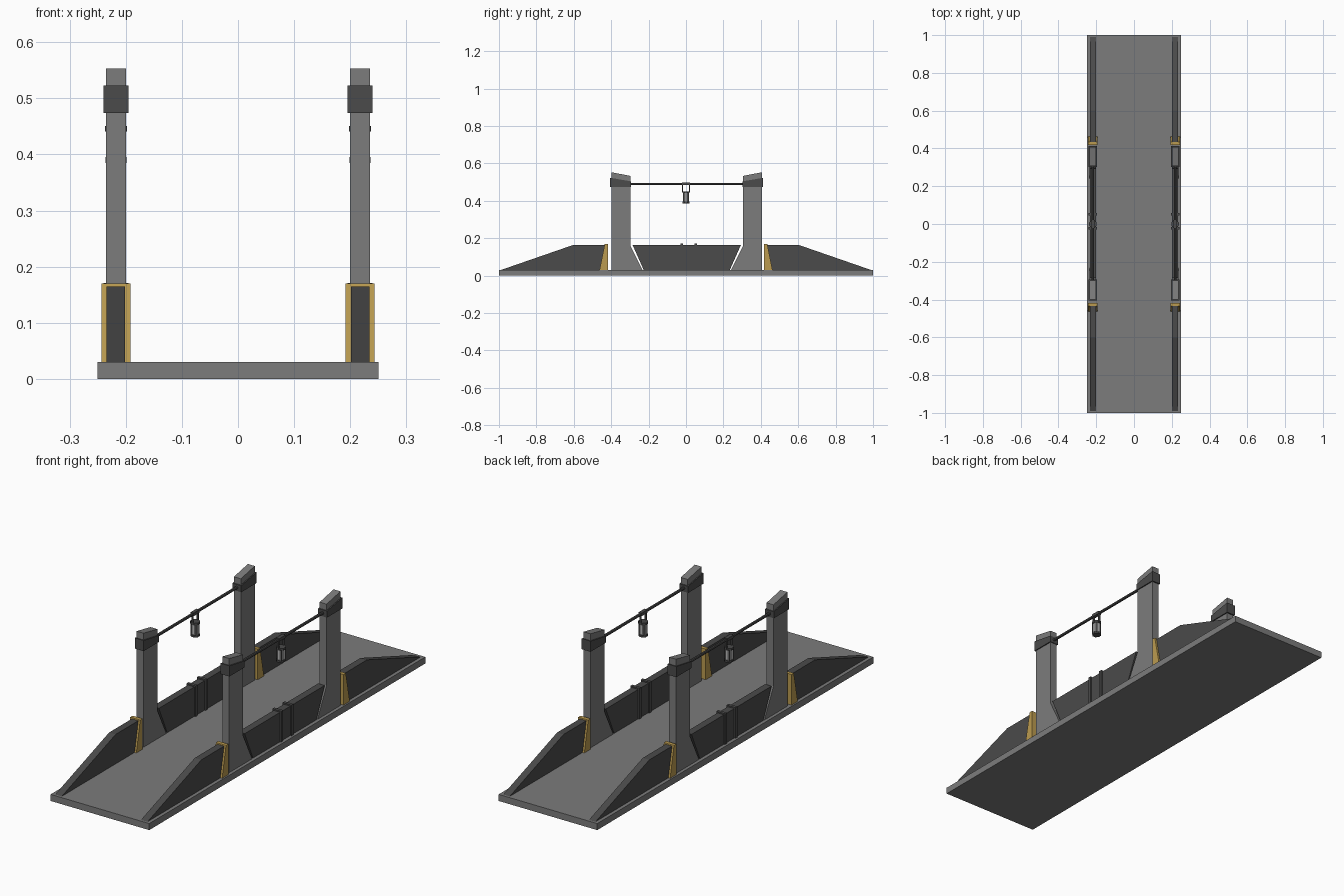
import bpy, bmesh, math
from mathutils import Matrix

if "Cube" in bpy.data.objects:
    bpy.data.objects.remove(bpy.data.objects["Cube"])

def material(name, c):
    m = bpy.data.materials.new(name)
    m.diffuse_color = (*c, 1)
    m.use_nodes = True
    m.node_tree.nodes["Principled BSDF"].inputs["Base Color"].default_value = m.diffuse_color
    return m

STONE = material("mid_grey", (0.2, 0.2, 0.2))
DARK = material("dark_grey", (0.07, 0.07, 0.07))
GOLD = material("gold", (0.5, 0.33, 0.08))
GLASS = material("pale_glass", (0.5, 0.5, 0.5))
CX = 0.2175   # centreline of each side wall
CY = 0.004    # slight lengthwise offset of the posts

def finish(name, bm, mat):
    bmesh.ops.recalc_face_normals(bm, faces=bm.faces)
    me = bpy.data.meshes.new(name)
    bm.to_mesh(me)
    bm.free()
    me.materials.append(mat)
    ob = bpy.data.objects.new(name, me)
    bpy.context.collection.objects.link(ob)
    return ob

def prism(name, profile, x, half, mat):
    """Extrude a (y, z) profile across x."""
    bm = bmesh.new()
    f = bm.faces.new([bm.verts.new((x - half, y, z)) for y, z in profile])
    r = bmesh.ops.extrude_face_region(bm, geom=[f])
    vs = [v for v in r["geom"] if isinstance(v, bmesh.types.BMVert)]
    bmesh.ops.translate(bm, verts=vs, vec=(2 * half, 0, 0))
    return finish(name, bm, mat)

def box(name, x, half, y0, y1, z0, z1, mat):
    return prism(name, [(y0, z0), (y1, z0), (y1, z1), (y0, z1)], x, half, mat)

def cyl(name, x, y, z, r, h, mat, sides=8, along_y=False):
    bm = bmesh.new()
    bmesh.ops.create_cone(bm, cap_ends=True, segments=sides, radius1=r, radius2=r, depth=h)
    rot = Matrix.Rotation(math.pi / 2, 4, 'X') if along_y else Matrix.Rotation(math.pi / sides, 4, 'Z')
    bmesh.ops.transform(bm, matrix=Matrix.Translation((x, y, z)) @ rot, verts=bm.verts)
    return finish(name, bm, mat)

# Deck
box("deck", 0, 0.25, -1, 1, 0, 0.03, STONE)

# Profiles for the +y end, mirrored to the -y end
RAMP = [(0.99, 0.03), (0.6, 0.165), (0.425, 0.165), (0.425, 0.03)]
BRACKET = [(0.462, 0.03), (0.434, 0.17), (0.417, 0.17), (0.417, 0.03)]
POST = [(0.403, 0.03), (0.403, 0.553), (0.302, 0.533), (0.302, 0.16), (0.237, 0.03)]
COLLAR = [(0.409, 0.474), (0.409, 0.523), (0.298, 0.504), (0.298, 0.474)]

for sx, side in ((-1, "left"), (1, "right")):
    x = sx * CX
    for sy, end in ((-1, "front"), (1, "back")):
        tag = f"{side}_{end}"
        flip = lambda p, off=0: [(sy * y + off, z) for y, z in p]
        prism("ramp_wall_" + tag, flip(RAMP), x, 0.0165, DARK)
        prism("gold_bracket_" + tag, flip(BRACKET), x, 0.0255, GOLD)
        prism("post_" + tag, flip(POST, CY), x, 0.0175, STONE)
        prism("post_collar_" + tag, flip(COLLAR, CY), x, 0.0225, DARK)

    # Middle wall with sloped ends and two straps
    mid = [(-0.226, 0.03), (0.234, 0.03), (0.294, 0.165), (-0.286, 0.165)]
    prism("middle_wall_" + side, mid, x, 0.0165, DARK)
    for i, y in enumerate((-0.022, 0.052)):
        box(f"strap_{side}_{i}", x, 0.0225, y - 0.007, y + 0.007, 0.03, 0.171, DARK)

    # Lantern rail
    cyl("rail_" + side, x, CY, 0.49, 0.0065, 0.63, DARK, 8, True)

    # Hanging lantern: hanger loop, caps, glass and cage bars
    for y in (-0.019, 0.019):
        box(f"hanger_arm_{side}", x, 0.004, y - 0.003, y + 0.003, 0.446, 0.497, DARK)
    box("hanger_top_" + side, x, 0.008, -0.022, 0.022, 0.484, 0.498, DARK)
    cyl("lantern_cap_" + side, x, 0, 0.446, 0.0215, 0.01, DARK)
    cyl("lantern_glass_" + side, x, 0, 0.417, 0.0165, 0.055, GLASS)
    cyl("lantern_base_" + side, x, 0, 0.39, 0.0205, 0.01, DARK)
    for k in range(4):
        a = math.pi / 4 + k * math.pi / 2
        cyl(f"cage_bar_{side}_{k}", x + 0.0175 * math.cos(a), 0.0175 * math.sin(a),
            0.418, 0.002, 0.055, DARK, 4)
